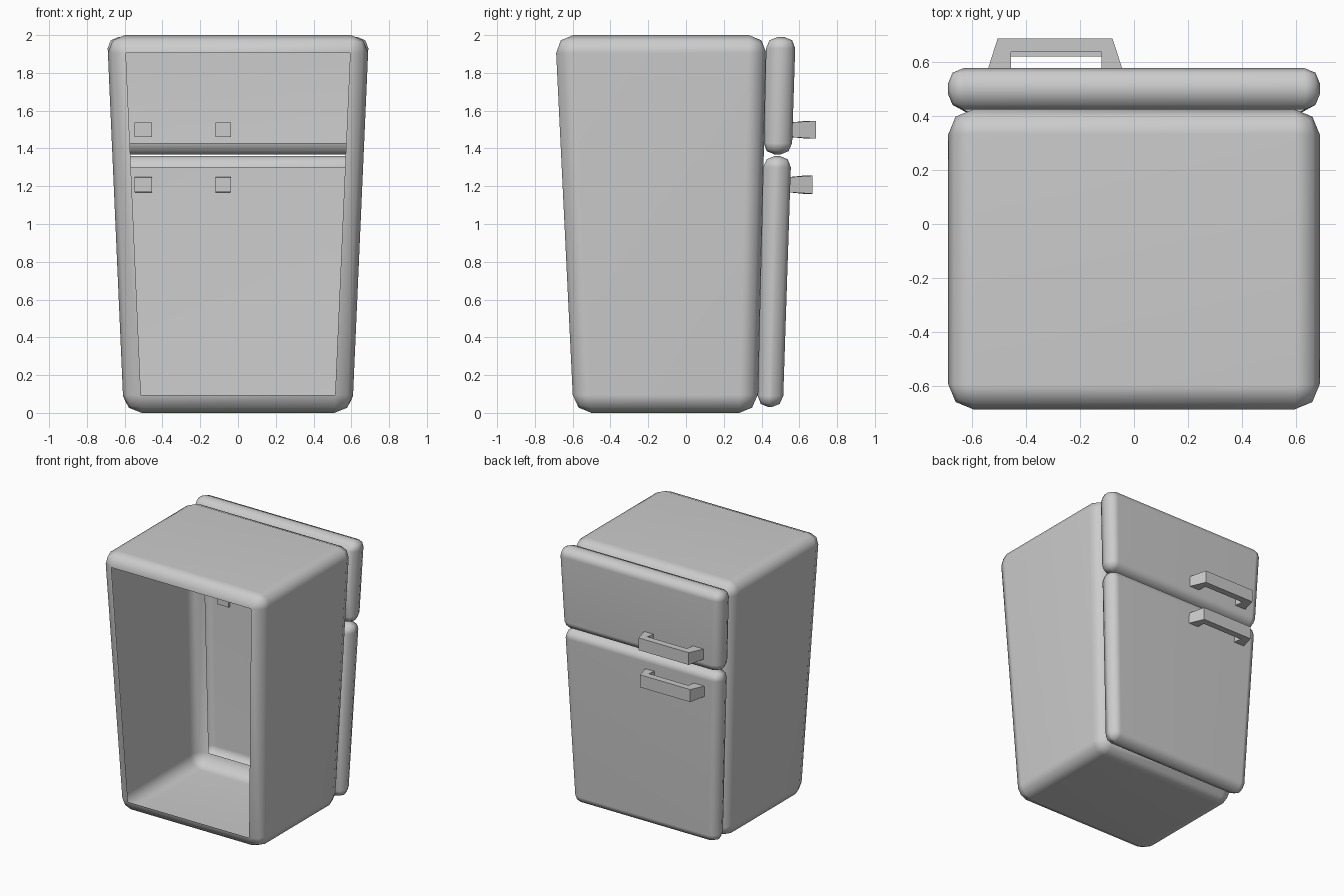
import bpy, bmesh, math

if "Cube" in bpy.data.objects:
    bpy.data.objects.remove(bpy.data.objects["Cube"])


def finish(name, bm, angle):
    me = bpy.data.meshes.new(name)
    bm.to_mesh(me)
    bm.free()
    ob = bpy.data.objects.new(name, me)
    bpy.context.collection.objects.link(ob)
    bpy.ops.object.select_all(action='DESELECT')
    ob.select_set(True)
    bpy.context.view_layer.objects.active = ob
    bpy.ops.object.shade_smooth_by_angle(angle=math.radians(angle))
    return ob


def half_width(z):
    return 0.605 + 0.044 * z


def tapered_shell(name, z0, y0, z1, y1, bevel, open_sides):
    """Rounded tapered box; y0/y1 are (back, front) at the bottom and top."""
    bm = bmesh.new()
    bmesh.ops.create_cube(bm, size=2)
    for v in bm.verts:
        top, far = v.co.z > 0, v.co.y > 0
        z = z1 if top else z0
        sx = 1 if v.co.x > 0 else -1
        v.co = (sx * half_width(z), (y1 if top else y0)[far], z)
    bmesh.ops.bevel(bm, geom=bm.edges[:], offset=bevel, segments=2,
                    profile=0.5, affect='EDGES')
    bmesh.ops.recalc_face_normals(bm, faces=bm.faces[:])
    # leave the chosen y sides open, keeping the rounded rim
    doomed = [max(bm.faces, key=lambda f: f.normal.y * s) for s in open_sides]
    bmesh.ops.delete(bm, geom=doomed, context='FACES')
    ob = finish(name, bm, 60)
    mod = ob.modifiers.new("weighted_normals", 'WEIGHTED_NORMAL')
    mod.keep_sharp = True
    return ob


def handle(name, z0, z1, y_out):
    """Bracket-shaped grip whose feet run just through the door skin."""
    y_in, y_foot = y_out - 0.05, y_out - 0.135
    outline = [(-0.548, y_foot), (-0.505, y_out), (-0.08, y_out), (-0.036, y_foot),
               (-0.12, y_foot), (-0.12, y_in), (-0.455, y_in), (-0.455, y_foot)]
    bm = bmesh.new()
    face = bm.faces.new([bm.verts.new((x, y, z0)) for x, y in outline])
    ext = bmesh.ops.extrude_face_region(bm, geom=[face])
    for v in ext['geom']:
        if isinstance(v, bmesh.types.BMVert):
            v.co.z = z1
    bmesh.ops.recalc_face_normals(bm, faces=bm.faces[:])
    # feet slightly slimmer than the grip
    mid = (z0 + z1) / 2
    for v in bm.verts:
        if v.co.y < y_in - 0.01:
            v.co.z = mid + (v.co.z - mid) * 0.82
    return finish(name, bm, 30)


# cabinet, open at both the rear and the door side
tapered_shell("cabinet", 0.0, (-0.595, 0.377), 2.0, (-0.692, 0.428), 0.095, (-1, 1))

# doors, hollow on the side facing the cabinet
tapered_shell("freezer_door", 1.368, (0.41, 0.56), 1.99, (0.425, 0.58), 0.06, (-1,))
tapered_shell("fridge_door", 0.03, (0.378, 0.513), 1.36, (0.41, 0.557), 0.06, (-1,))

# handles
handle("freezer_handle", 1.452, 1.546, 0.688)
handle("fridge_handle", 1.16, 1.256, 0.67)
